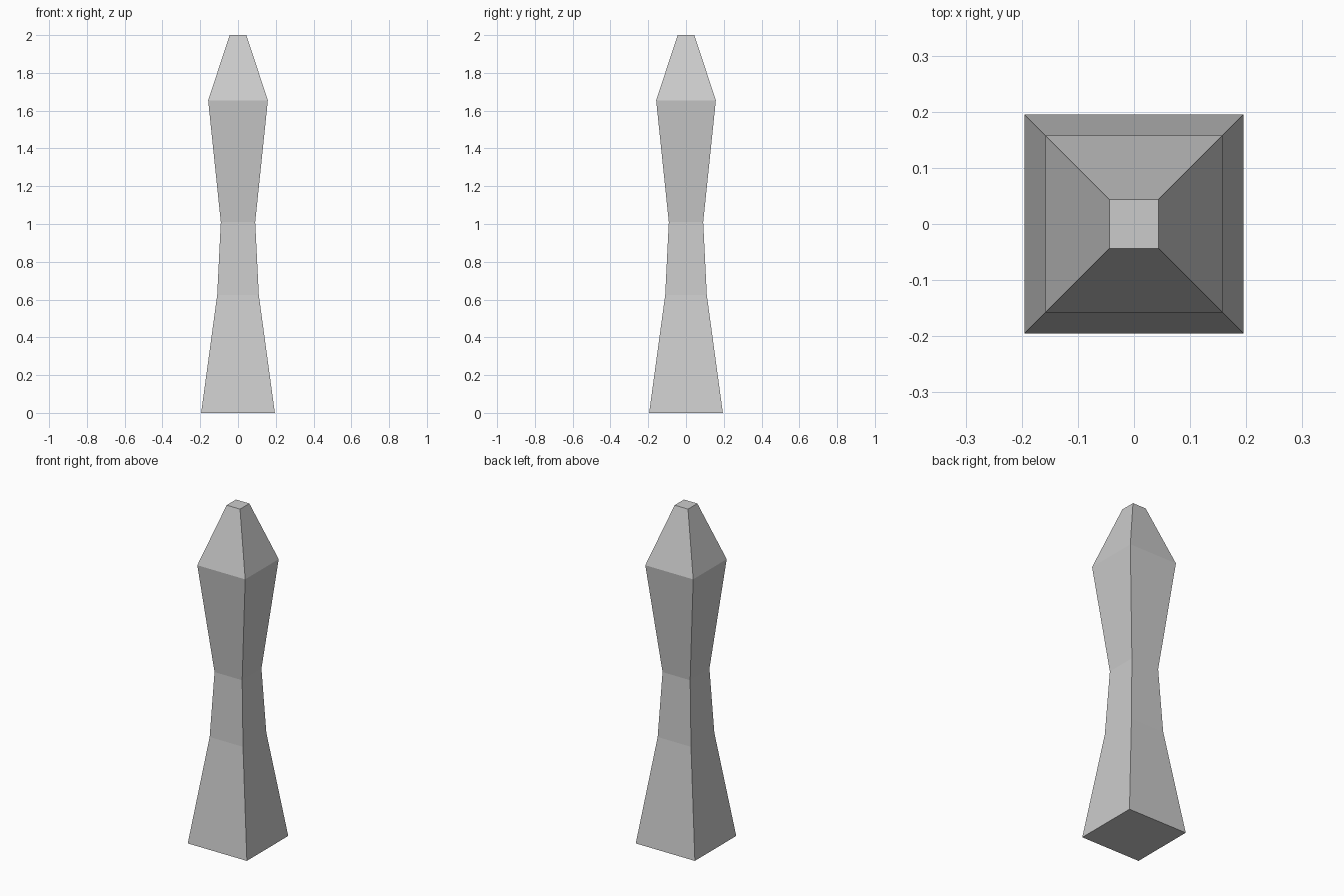
import bpy, bmesh

if "Cube" in bpy.data.objects:
    bpy.data.objects.remove(bpy.data.objects["Cube"])

# Square cross-sections from bottom to top: (height, half width)
PROFILE = [(0.0, 0.195), (0.625, 0.110), (1.01, 0.091), (1.655, 0.158), (2.0, 0.044)]
CORNERS = [(-1, -1), (1, -1), (1, 1), (-1, 1)]

bm = bmesh.new()
rings = [[bm.verts.new((sx * w, sy * w, z)) for sx, sy in CORNERS] for z, w in PROFILE]

# Tapering side walls
for low, high in zip(rings, rings[1:]):
    for i in range(4):
        j = (i + 1) % 4
        bm.faces.new((low[i], low[j], high[j], high[i]))

# Flat base and tip
bm.faces.new(rings[0][::-1])
bm.faces.new(rings[-1])

mesh = bpy.data.meshes.new("pillar")
bm.to_mesh(mesh)
bm.free()
pillar = bpy.data.objects.new("pillar", mesh)
bpy.context.collection.objects.link(pillar)
